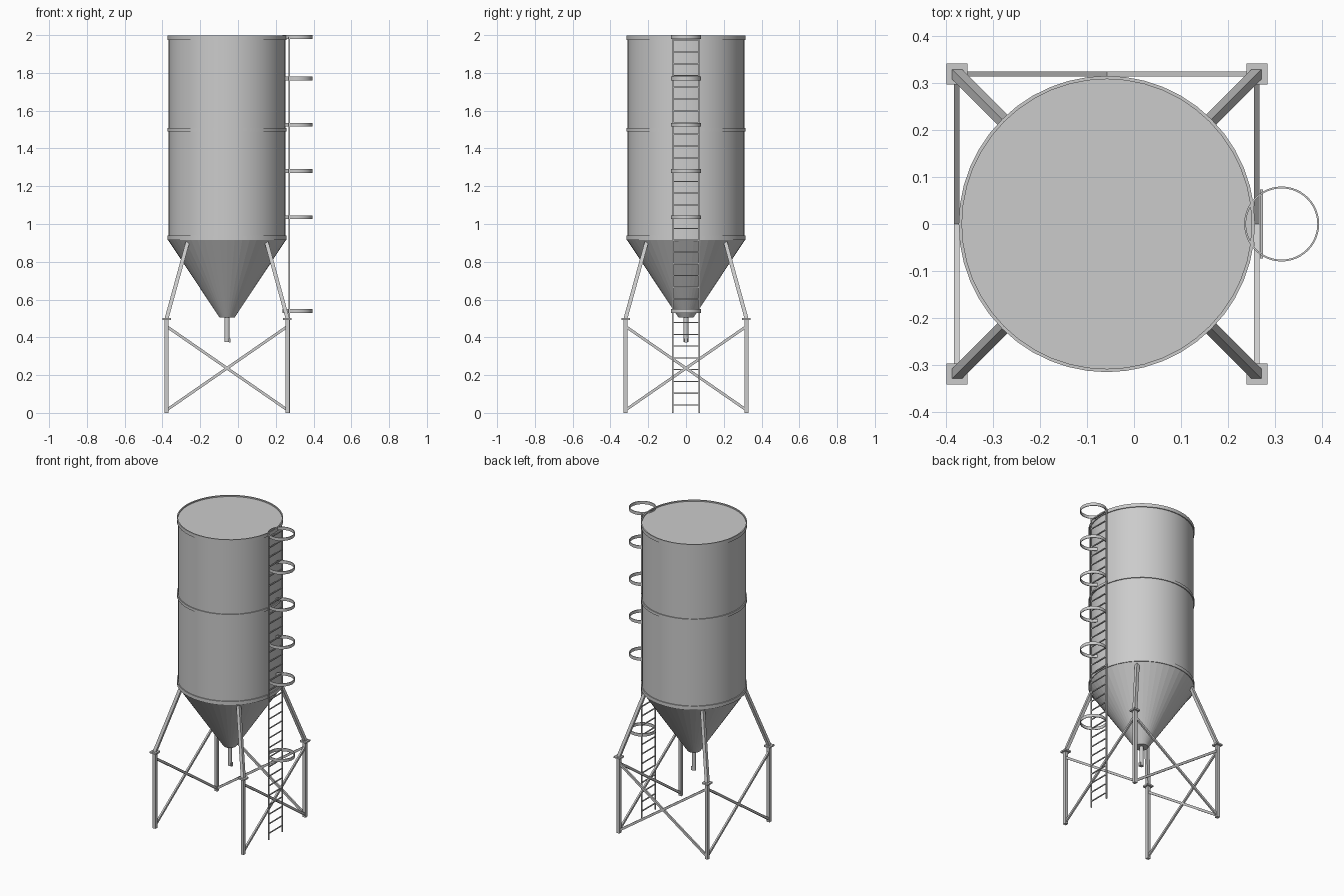
import bpy, bmesh, math
from mathutils import Vector

if "Cube" in bpy.data.objects:
    bpy.data.objects.remove(bpy.data.objects["Cube"], do_unlink=True)

steel = bpy.data.materials.new("galvanised_grey")
steel.use_nodes = True
GREY = (0.6, 0.6, 0.6, 1)
steel.diffuse_color = GREY
steel.node_tree.nodes["Principled BSDF"].inputs["Base Color"].default_value = GREY

CX = -0.058          # silo axis
HALF = 0.32          # leg offset from the axis
LADDER_X = 0.272


def finish(bm, name, smooth=False):
    bmesh.ops.recalc_face_normals(bm, faces=bm.faces)
    mesh = bpy.data.meshes.new(name)
    bm.to_mesh(mesh)
    bm.free()
    mesh.materials.append(steel)
    obj = bpy.data.objects.new(name, mesh)
    bpy.context.collection.objects.link(obj)
    if smooth:
        bpy.ops.object.select_all(action="DESELECT")
        obj.select_set(True)
        bpy.context.view_layer.objects.active = obj
        bpy.ops.object.shade_smooth_by_angle(angle=math.radians(30))
    return obj


def lathe(name, profile, x=CX, segments=48, closed=False, smooth=True):
    """Spin an (r, z) profile about a vertical axis at x."""
    bm = bmesh.new()
    verts = [bm.verts.new((x + r, 0, z)) for r, z in profile]
    edges = [bm.edges.new(pair) for pair in zip(verts, verts[1:])]
    if closed:
        edges.append(bm.edges.new((verts[-1], verts[0])))
    bmesh.ops.spin(bm, geom=verts + edges, cent=(x, 0, 0), axis=(0, 0, 1),
                   angle=math.tau, steps=segments, use_duplicate=False)
    bmesh.ops.remove_doubles(bm, verts=bm.verts, dist=0.0001)
    return finish(bm, name, smooth)


def ring(name, r_in, r_out, z0, z1, x=CX):
    return lathe(name, [(r_in, z0), (r_out, z0), (r_out, z1), (r_in, z1)], x, closed=True)


def beam(bm, a, b, axis, w, h):
    """Bar from a to b whose ends are cut square to the given axis."""
    u, v = [Vector([float(i == k) for i in range(3)]) for k in range(3) if k != axis]
    ends = []
    for p in (a, b):
        ends.append([bm.verts.new(Vector(p) + u * w * s / 2 + v * h * t / 2)
                     for s, t in ((-1, -1), (1, -1), (1, 1), (-1, 1))])
    bm.faces.new(ends[0])
    bm.faces.new(ends[1])
    for i in range(4):
        j = (i + 1) % 4
        bm.faces.new((ends[0][i], ends[0][j], ends[1][j], ends[1][i]))


# Tank shell with recessed lid, hopper and outlet
lathe("tank_shell", [(0, 1.99), (0.31, 1.99), (0.31, 0.915)])
lathe("hopper_cone", [(0.312, 0.915), (0.04, 0.505), (0, 0.505)], smooth=False)
lathe("outlet_pipe", [(0, 0.51), (0.013, 0.51), (0.013, 0.375), (0, 0.375)], segments=16)
bm = bmesh.new()
beam(bm, (CX + 0.014, 0, 0.372), (CX + 0.014, 0, 0.395), 2, 0.007, 0.016)
finish(bm, "outlet_valve")

# Reinforcing bands
ring("bottom_band", 0.308, 0.316, 0.915, 0.938)
ring("middle_band", 0.308, 0.316, 1.49, 1.508)
ring("top_band", 0.309, 0.316, 1.975, 1.998)

# Legs, joint plates and sloping struts
for side, sx in (("right", -1), ("left", 1)):
    for end, sy in (("front", -1), ("back", 1)):
        x, y = CX + sx * HALF, sy * HALF
        tag = f"{end}_{side}"
        bm = bmesh.new()
        beam(bm, (x, y, 0), (x, y, 0.495), 2, 0.021, 0.021)
        finish(bm, "leg_" + tag)
        bm = bmesh.new()
        beam(bm, (x, y, 0.492), (x, y, 0.502), 2, 0.045, 0.045)
        finish(bm, "joint_plate_" + tag)
        bm = bmesh.new()
        beam(bm, (x, y, 0.5), (CX + sx * 0.207, sy * 0.207, 0.91), 2, 0.021, 0.021)
        finish(bm, "strut_" + tag)

# Crossed braces on the back and both sides
LOW, HIGH = 0.015, 0.458
for name, sx in (("right_braces", -1), ("left_braces", 1), ("back_braces", 0)):
    bm = bmesh.new()
    for z0, z1 in ((LOW, HIGH), (HIGH, LOW)):
        if sx:
            x = CX + sx * HALF
            beam(bm, (x, -HALF, z0), (x, HALF, z1), 1, 0.011, 0.018)
        else:
            beam(bm, (CX - HALF, HALF, z0), (CX + HALF, HALF, z1), 0, 0.011, 0.018)
    finish(bm, name)

# Ladder rails and rungs
bm = bmesh.new()
for s in (-1, 1):
    beam(bm, (LADDER_X, s * 0.07, 0), (LADDER_X, s * 0.07, 1.99), 2, 0.007, 0.007)
finish(bm, "ladder_rails")
bm = bmesh.new()
for i in range(32):
    z = 0.042 + i * 0.0623
    beam(bm, (LADDER_X, -0.07, z), (LADDER_X, 0.07, z), 1, 0.006, 0.006)
finish(bm, "ladder_rungs")

# Safety hoops
for i, z in enumerate((0.54, 1.036, 1.28, 1.526, 1.77, 1.99)):
    ring(f"safety_hoop_{i + 1}", 0.076, 0.08, z - 0.01, z + 0.01, x=0.315)
